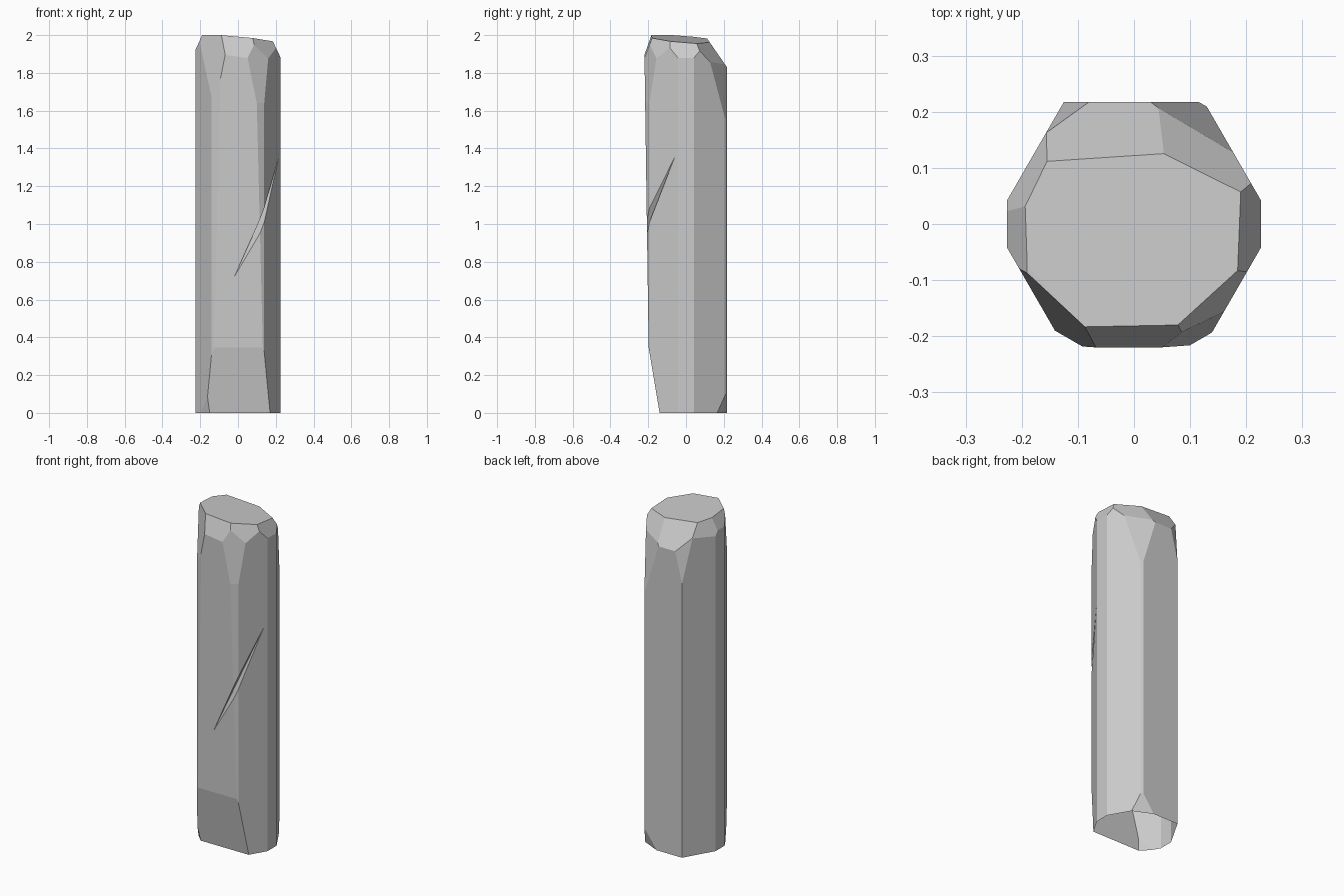
import bpy, bmesh, math
from mathutils import Vector

cube = bpy.data.objects.get("Cube")
if cube:
    bpy.data.objects.remove(cube, do_unlink=True)

stone = bpy.data.materials.new("grey_stone")
stone.use_nodes = True
grey = (0.6, 0.6, 0.6, 1)
stone.diffuse_color = grey
stone.node_tree.nodes["Principled BSDF"].inputs["Base Color"].default_value = grey


def make_object(name, bm):
    bmesh.ops.recalc_face_normals(bm, faces=bm.faces[:])
    mesh = bpy.data.meshes.new(name)
    bm.to_mesh(mesh)
    bm.free()
    mesh.materials.append(stone)
    obj = bpy.data.objects.new(name, mesh)
    bpy.context.collection.objects.link(obj)
    return obj


def slice_off(bm, point, normal):
    """Remove everything beyond a plane and cap the cut."""
    geom = bm.verts[:] + bm.edges[:] + bm.faces[:]
    cut = bmesh.ops.bisect_plane(bm, geom=geom, plane_co=point, plane_no=normal,
                                 clear_outer=True)["geom_cut"]
    edges = [e for e in cut if isinstance(e, bmesh.types.BMEdge)]
    if edges:
        bmesh.ops.contextual_create(bm, geom=edges)


def chip(bm, degrees, low, high):
    """Cut facing a compass angle, through two (distance, height) points."""
    a = math.radians(degrees)
    out = Vector((math.cos(a), math.sin(a), 0))
    normal = out * (high[1] - low[1]) + Vector((0, 0, low[0] - high[0]))
    slice_off(bm, out * low[0] + Vector((0, 0, low[1])), normal.normalized())


# Hexagonal shaft carved from a block
bm = bmesh.new()
bmesh.ops.create_cube(bm, size=2)
bmesh.ops.translate(bm, verts=bm.verts[:], vec=(0, 0, 1))
for k in range(6):
    if k != 4:
        chip(bm, 30 + 60 * k, (0.217, 0), (0.217, 2))
chip(bm, 270, (0.198, 0.36), (0.22, 1.9))

# Worn vertical edges
for angle, dist in ((0, 0.226), (180, 0.226), (60, 0.246), (300, 0.237), (240, 0.235)):
    chip(bm, angle, (dist, 0), (dist, 2))

# Sloping top
slice_off(bm, Vector((0, 0, 1.977)), Vector((0.09, 0.08, 1)).normalized())

# Chips around the top rim and the foot
for angle, low, high in (
    (90, (0.217, 1.83), (0.12, 1.97)),
    (62, (0.2, 1.85), (0.137, 1.96)),
    (60, (0.246, 1.55), (0.2, 1.85)),
    (120, (0.25, 1.65), (0.22, 1.9)),
    (0, (0.226, 1.88), (0.188, 1.96)),
    (180, (0.226, 1.92), (0.197, 1.985)),
    (152, (0.217, 1.9), (0.19, 1.98)),
    (227, (0.232, 1.7), (0.195, 1.99)),
    (273, (0.218, 1.89), (0.18, 1.995)),
    (300, (0.237, 1.64), (0.212, 1.92)),
    (315, (0.215, 1.9), (0.19, 1.965)),
    (270, (0.14, 0), (0.2, 0.36)),
    (65, (0.215, 0), (0.245, 0.1)),
    (225, (0.205, 0), (0.235, 0.14)),
):
    chip(bm, angle, low, high)
pillar = make_object("stone_pillar", bm)

# Wedge that splits a diagonal gash across the front left edge
start, end = Vector((-0.02, -0.203, 0.72)), Vector((0.2, -0.07, 1.31))
along = (end - start).normalized()
out = Vector((0.5, -0.866, 0))
side = along.cross(out).normalized() * 0.04
bm = bmesh.new()
rings = []
for p in (start - along * 0.1, end + along * 0.1):
    rings.append([bm.verts.new(v) for v in
                  (p, p + out * 0.2 + side, p + out * 0.2 - side)])
for i in range(3):
    j = (i + 1) % 3
    bm.faces.new((rings[0][i], rings[0][j], rings[1][j], rings[1][i]))
for ring in rings:
    bm.faces.new(ring)
wedge = make_object("gash_cutter", bm)
wedge.hide_render = True

gash = pillar.modifiers.new("gash", 'BOOLEAN')
gash.operation = 'DIFFERENCE'
gash.solver = 'EXACT'
gash.object = wedge
bpy.context.view_layer.objects.active = pillar
bpy.ops.object.modifier_apply(modifier=gash.name)
bpy.data.objects.remove(wedge, do_unlink=True)

# Hollow open underside
bm = bmesh.new()
bm.from_mesh(pillar.data)
base = [f for f in bm.faces if f.normal.z < -0.99 and f.calc_center_median().z < 0.01]
bmesh.ops.delete(bm, geom=base, context='FACES')
bm.to_mesh(pillar.data)
bm.free()
for face in pillar.data.polygons:
    face.use_smooth = False
